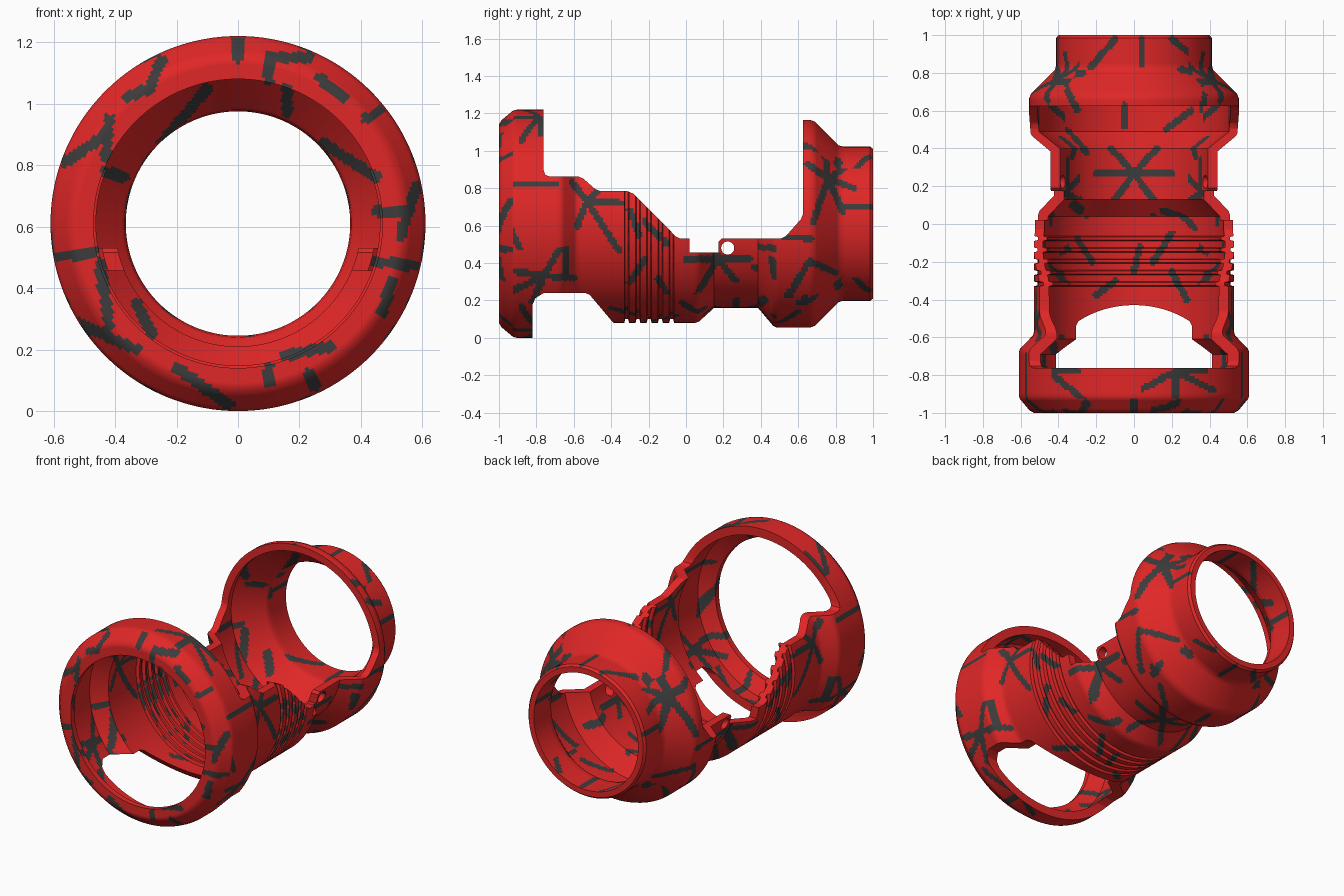
import bpy, bmesh, math

CZ = 0.61          # height of the tube axis
SEG, STEP = 256, 0.0125


def material(name, rgb):
    m = bpy.data.materials.new(name)
    m.diffuse_color = (*rgb, 1)
    return m


RED = material("red", (0.75, 0.02, 0.02))
DARK = material("dark_grey", (0.045, 0.045, 0.045))


def add_object(name, bm):
    bmesh.ops.recalc_face_normals(bm, faces=bm.faces)
    me = bpy.data.meshes.new(name)
    bm.to_mesh(me)
    bm.free()
    ob = bpy.data.objects.new(name, me)
    bpy.context.collection.objects.link(ob)
    return ob


def lathe(name, profile):
    """Closed (y, radius) profile, finely divided and turned round the y axis."""
    pts = []
    for (y0, r0), (y1, r1) in zip(profile, profile[1:] + profile[:1]):
        n = max(1, round(math.hypot(y1 - y0, r1 - r0) / STEP))
        pts += [(y0 + (y1 - y0) * i / n, r0 + (r1 - r0) * i / n) for i in range(n)]
    bm = bmesh.new()
    rings = []
    for k in range(SEG):
        a = math.tau * (k + 0.5) / SEG
        s, c = math.sin(a), math.cos(a)
        rings.append([bm.verts.new((r * s, y, CZ + r * c)) for y, r in pts])
    for k in range(SEG):
        A, B = rings[k], rings[(k + 1) % SEG]
        for i in range(len(pts)):
            j = (i + 1) % len(pts)
            bm.faces.new((A[i], A[j], B[j], B[i]))
    return add_object(name, bm)


def prism(name, outline):
    """(y, z) outline extruded right across x."""
    bm = bmesh.new()
    f = bm.faces.new([bm.verts.new((-0.8, y, z)) for y, z in outline])
    ext = bmesh.ops.extrude_face_region(bm, geom=[f])["geom"]
    bmesh.ops.translate(bm, vec=(1.6, 0, 0),
                        verts=[g for g in ext if isinstance(g, bmesh.types.BMVert)])
    ob = add_object(name, bm)
    ob.hide_render = True
    return ob


def cut(ob, cutter, operation):
    before = len(ob.data.vertices)
    for solver in ("MANIFOLD", "EXACT"):
        mod = ob.modifiers.new("cut", "BOOLEAN")
        mod.operation, mod.object, mod.solver = operation, cutter, solver
        dg = bpy.context.evaluated_depsgraph_get()
        me = bpy.data.meshes.new_from_object(ob.evaluated_get(dg))
        ob.modifiers.clear()
        if len(me.vertices) not in (0, before):
            ob.data = me
            break
    bpy.data.objects.remove(cutter)


# tube wall: outer profile front to back, with ribs, then inner profile back
def ribs(r):
    out = []
    for g in (-0.33, -0.27, -0.21, -0.15, -0.09):
        out += [(g, r), (g + 0.005, r - 0.02), (g + 0.021, r - 0.02), (g + 0.026, r)]
    return out


outer = [(-1, 0.47), (-1, 0.53), (-0.987, 0.553), (-0.925, 0.605), (-0.905, 0.61),
         (-0.68, 0.61), (-0.66, 0.603), (-0.59, 0.535), (-0.57, 0.53)] + ribs(0.53) + [
         (0.05, 0.53), (0.07, 0.523), (0.15, 0.45), (0.385, 0.45), (0.465, 0.545),
         (0.485, 0.555), (0.665, 0.555), (0.69, 0.545), (0.815, 0.42), (0.84, 0.412),
         (0.985, 0.412), (1, 0.4)]
inner = [(-0.965, 0.47), (-0.91, 0.555), (-0.69, 0.555), (-0.61, 0.48)] + ribs(0.482) + [
         (0.04, 0.48), (0.13, 0.4), (0.4, 0.4), (0.49, 0.51), (0.66, 0.51),
         (0.82, 0.37), (0.85, 0.365), (1, 0.365)]
shell = lathe("tube_shell", outer + inner[::-1])

# side outline that leaves the open top and the front window underneath
keep = prism("side_outline_cutter", [
    (-1.1, -0.1), (-0.82, -0.1), (-0.82, 0.18), (-0.805, 0.212), (-0.76, 0.24),
    (-0.54, 0.24), (-0.515, 0.23), (-0.38, 0.07), (-0.25, -0.1), (1.1, -0.1),
    (1.1, 1.4), (0.625, 1.4), (0.625, 0.66), (0.615, 0.635), (0.535, 0.545),
    (0.505, 0.53), (0.19, 0.53), (0.175, 0.515), (0.175, 0.457), (0.02, 0.457),
    (0.02, 0.53), (-0.03, 0.53), (-0.055, 0.543), (-0.28, 0.77), (-0.315, 0.785),
    (-0.46, 0.785), (-0.485, 0.795), (-0.55, 0.852), (-0.575, 0.862), (-0.73, 0.862),
    (-0.753, 0.873), (-0.762, 0.9), (-0.762, 1.4), (-1.1, 1.4)])
cut(shell, keep, "INTERSECT")

# cross-pin hole
hole = prism("pin_hole_cutter", [(0.223 + 0.035 * math.cos(math.tau * i / 32),
                                  0.48 + 0.035 * math.sin(math.tau * i / 32)) for i in range(32)])
cut(shell, hole, "DIFFERENCE")


# painted dark strokes: stars (centre, tips) and single lines, per view direction
def star(c, *tips):
    return [(*c, *t) for t in tips]


side = (star((-.53, .73), (-.61, .83), (-.34, .72), (-.36, .47), (-.58, .6), (-.45, .81))
        + star((-.76, .33), (-.93, .25), (-.6, .32), (-.68, .47), (-.84, .15), (-1, .37))
        + star((.17, .42), (.04, .2), (0, .42), (.34, .42), (.27, .3), (.14, .53))
        + star((.52, .11), (.4, .18), (.43, .05), (.64, .22), (.68, .1), (.55, .25))
        + star((.76, .85), (.65, .93), (.95, .98), (.84, .67), (.68, .62), (.74, 1.02), (.9, .8))
        + [(-.93, .82, -.7, .82), (-1, .71, -.89, .48), (-.64, .47, -.64, .36),
           (-.86, 1.05, -.78, 1.18), (-.22, .62, -.1, .5), (-.3, .3, -.22, .42),
           (-.15, .32, -.08, .2), (.36, .38, .45, .34), (.53, .54, .67, .53),
           (.66, .41, .8, .35), (.65, .4, .55, .22), (.83, .7, .99, .7), (-.3, .68, -.25, .55)])
top = (star((-.39, .78), (-.5, .65), (-.42, .9), (-.27, .8), (-.3, .6), (-.5, .8))
       + star((.4, .78), (.25, .82), (.5, .7), (.36, .6), (.45, .9))
       + star((0, .27), (-.2, .27), (.2, .27), (-.12, .4), (.12, .4), (-.12, .1), (.12, .1))
       + star((-.45, -.78), (-.6, -.9), (-.27, -.93), (-.45, -.97), (-.3, -.78))
       + star((.22, -.78), (.05, -.87), (.42, -.88), (.22, -.95), (.38, -.77))
       + [(-.23, .83, -.1, .98), (.04, .98, .04, .84), (.2, .98, .35, .86),
          (-.05, .63, -.05, .52), (-.25, .38, -.36, .5), (.17, .5, .3, .6),
          (-.33, .2, -.25, .05), (.2, .1, .32, -.02), (-.3, -.08, -.22, -.2),
          (.1, -.2, .2, -.05), (0, -.25, .03, -.12), (-.2, -.38, -.1, -.3), (.28, -.4, .2, -.25)])
front = [(-.25, 1.14, -.29, 1.05), (-.29, 1.05, -.36, 1.02), (-.42, .95, -.43, .83),
         (-.56, .81, -.43, .9), (0, 1.22, 0, 1.15), (.1, 1.08, .1, 1.15), (.1, 1.15, .23, 1.15),
         (.27, 1.08, .34, 1.02), (.42, .95, .46, .98), (.58, .73, .53, .57), (.45, .65, .55, .65),
         (.42, .49, .59, .47), (.5, .42, .47, .32), (-.58, .5, -.47, .52), (-.45, .48, -.42, .28),
         (-.55, .3, -.33, .2), (-.33, .35, -.28, .25), (-.2, .14, -.03, .02), (.1, .14, .1, .09),
         (.15, .18, .3, .21), (.23, .12, .25, .08), (-.25, .87, -.1, 1.05), (.28, .87, .45, .76),
         (.16, .97, .16, 1.05), (-.43, .78, -.37, .76)]


def on_stroke(u, v, strokes, half=0.018):
    for a, b, c, d in strokes:
        du, dv = c - a, d - b
        t = ((u - a) * du + (v - b) * dv) / (du * du + dv * dv)
        t = min(1, max(0, t))
        if (u - a - t * du) ** 2 + (v - b - t * dv) ** 2 < half * half:
            return True
    return False


me = shell.data
me.materials.clear()
me.materials.append(RED)
me.materials.append(DARK)
for p in me.polygons:
    x, y, z = p.center
    n = p.normal
    if p.area > 0.001:              # long cut walls stay red
        dark = False
    elif n.y < -0.4:
        dark = on_stroke(x, z, front)
    elif abs(n.x) > abs(n.z):
        dark = on_stroke(y, z, side)
    else:
        dark = on_stroke(x, y, top)
    p.material_index = int(dark)

bpy.ops.object.select_all(action="DESELECT")
shell.select_set(True)
bpy.context.view_layer.objects.active = shell
bpy.ops.object.shade_smooth_by_angle(angle=math.radians(32))
